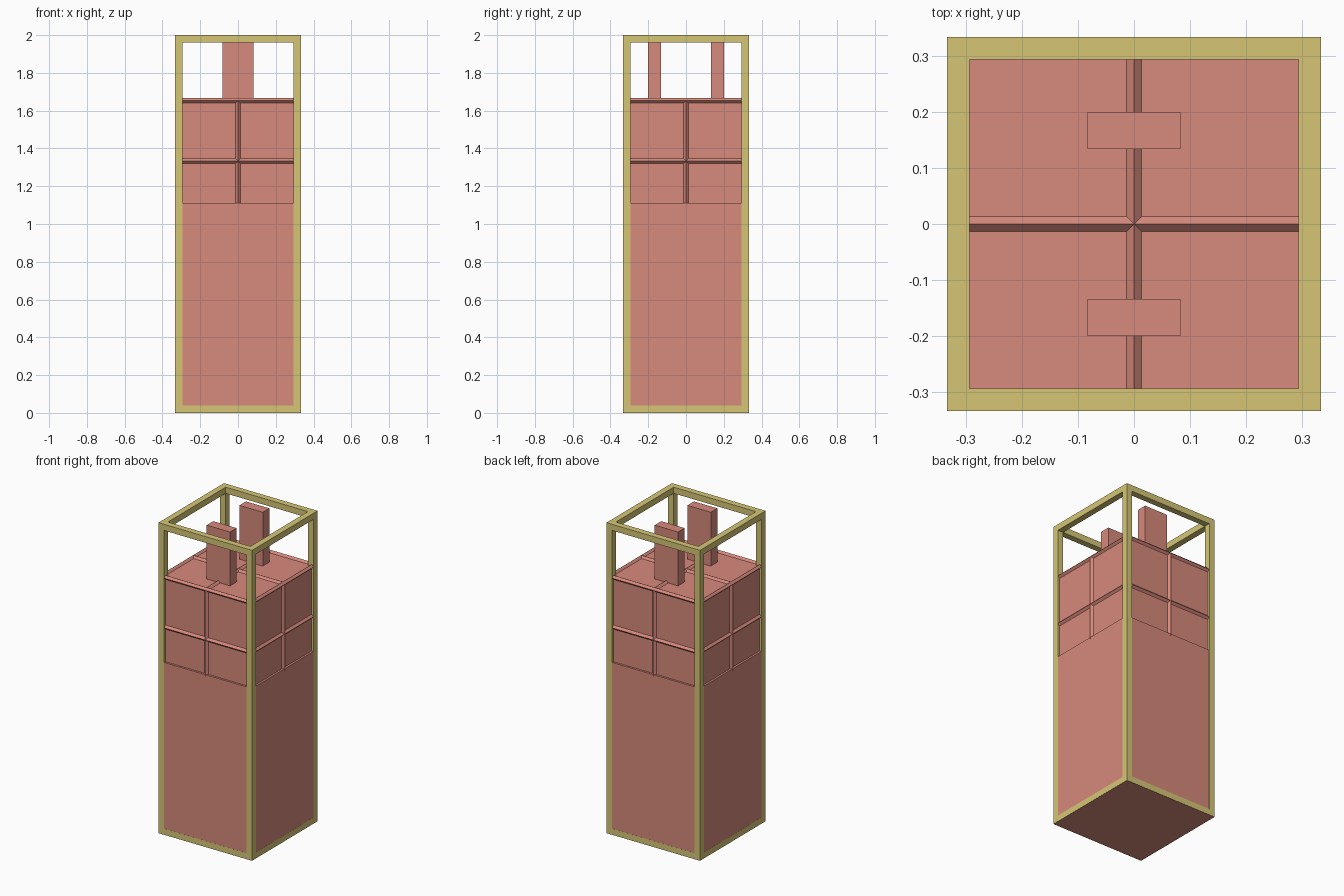
import bpy, bmesh, math
from mathutils import Matrix, Vector

if "Cube" in bpy.data.objects:
    bpy.data.objects.remove(bpy.data.objects["Cube"])


def material(name, color):
    m = bpy.data.materials.new(name)
    m.diffuse_color = (*color, 1)
    m.use_nodes = True
    m.node_tree.nodes["Principled BSDF"].inputs["Base Color"].default_value = m.diffuse_color
    return m


RED = material("soft red", (0.68, 0.254, 0.202))
OLIVE = material("olive yellow", (0.672, 0.565, 0.181))


def finish(bm, name, mat):
    bmesh.ops.recalc_face_normals(bm, faces=bm.faces)
    me = bpy.data.meshes.new(name)
    bm.to_mesh(me)
    bm.free()
    me.materials.append(mat)
    ob = bpy.data.objects.new(name, me)
    bpy.context.collection.objects.link(ob)
    return ob


def add_box(bm, lo, hi):
    lo, hi = Vector(lo), Vector(hi)
    bmesh.ops.create_cube(bm, size=1, matrix=Matrix.Translation((lo + hi) / 2)
                          @ Matrix.Diagonal((*(hi - lo), 1)))


def box(name, lo, hi, mat):
    bm = bmesh.new()
    add_box(bm, lo, hi)
    return finish(bm, name, mat)


def add_rod(bm, a, b, r):
    # four-sided rod with a diamond section, along one axis
    a, b = Vector(a), Vector(b)
    d = b - a
    axis = max(range(3), key=lambda i: abs(d[i]))
    rot = (Matrix.Rotation(math.pi / 2, 4, 'Y'), Matrix.Rotation(math.pi / 2, 4, 'X'),
           Matrix.Identity(4))[axis]
    bmesh.ops.create_cone(bm, cap_ends=True, segments=4, radius1=r, radius2=r,
                          depth=d.length, matrix=Matrix.Translation((a + b) / 2) @ rot)


H = 1 / 3       # half width
T = 0.04        # beam thickness
R = 0.0133      # seam ridge radius
F = H - R       # upper block half width
TOP = 1.6533    # upper block height
MID = 1.3333    # horizontal seam height
LEDGE = 1.11    # top of lower block

# outer frame: four posts and two rings of beams
bm = bmesh.new()
I = H - T
B = 0.0006
for sx in (-1, 1):
    x0, x1 = sorted((sx * I, sx * H))
    for sy in (-1, 1):
        y0, y1 = sorted((sy * I, sy * H))
        add_box(bm, (x0, y0, B), (x1, y1, 2))
    for z0, z1 in ((B, T), (2 - T, 2)):
        add_box(bm, (x0, -I, z0), (x1, I, z1))
        add_box(bm, (-I, x0, z0), (I, x1, z1))
finish(bm, "outer_frame", OLIVE)

# solid body
L = H - 0.0006
box("lower_block", (-L, -L, 0), (L, L, LEDGE), RED)
box("upper_block", (-F, -F, LEDGE - 0.01), (F, F, TOP), RED)

# raised seams on the faces and along the edges of the upper block
bm = bmesh.new()
for s in (-F, 0, F):
    for t in (-F, 0, F):
        if s or t:
            add_rod(bm, (s, t, LEDGE - 0.01), (s, t, TOP), R)
for s in (-F, 0, F):
    add_rod(bm, (-F, s, TOP), (F, s, TOP), R)
    add_rod(bm, (s, -F, TOP), (s, F, TOP), R)
for s in (-F, F):
    add_rod(bm, (-F, s, MID), (F, s, MID), R)
    add_rod(bm, (s, -F, MID), (s, F, MID), R)
finish(bm, "seam_ridges", RED)

# two upright pegs
for name, y in (("front_peg", -H / 2), ("back_peg", H / 2)):
    box(name, (-H / 4, y - H / 10, TOP - 0.01), (H / 4, y + H / 10, 2), RED)
